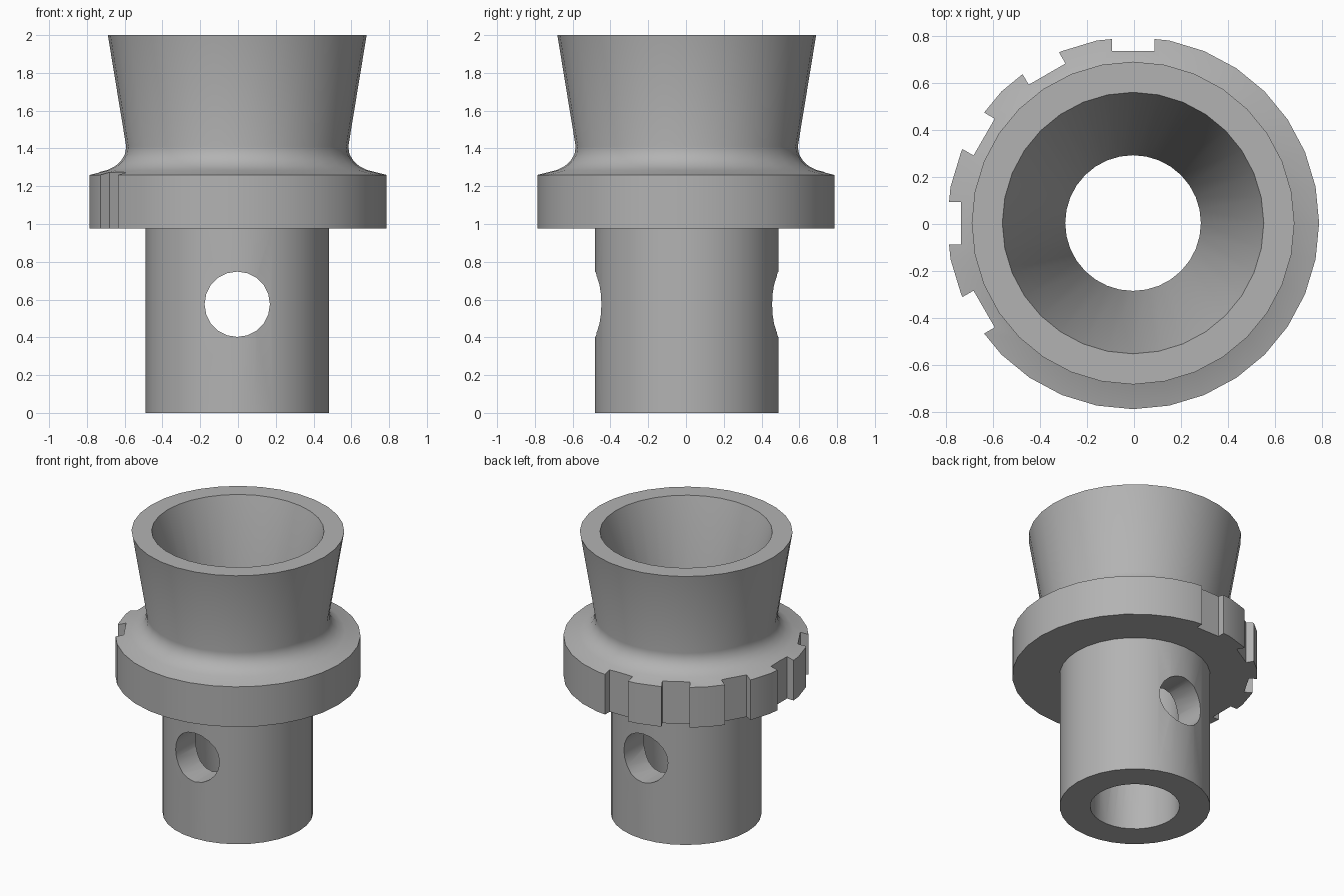
import bpy, bmesh, math
from mathutils import Matrix, Vector

if "Cube" in bpy.data.objects:
    bpy.data.objects.remove(bpy.data.objects["Cube"])

SIDES = 32
CENTRE = Vector((-0.004, 0.004, 0))

grey = bpy.data.materials.new("plain grey")
grey.use_nodes = True
colour = (0.45, 0.45, 0.45, 1)
grey.diffuse_color = colour
grey.node_tree.nodes["Principled BSDF"].inputs["Base Color"].default_value = colour


def make_object(name, bm):
    bmesh.ops.recalc_face_normals(bm, faces=bm.faces)
    mesh = bpy.data.meshes.new(name)
    bm.to_mesh(mesh)
    bm.free()
    mesh.materials.append(grey)
    obj = bpy.data.objects.new(name, mesh)
    obj.location = CENTRE
    bpy.context.collection.objects.link(obj)
    return obj


def lathe(name, profile):
    """Revolve a closed (radius, height) profile around z."""
    bm = bmesh.new()
    rings = []
    for i in range(SIDES):
        a = 2 * math.pi * i / SIDES
        rings.append([bm.verts.new((r * math.cos(a), r * math.sin(a), z)) for r, z in profile])
    n = len(profile)
    for i in range(SIDES):
        a, b = rings[i], rings[(i + 1) % SIDES]
        for j in range(n):
            k = (j + 1) % n
            bm.faces.new((a[j], b[j], b[k], a[k]))
    return make_object(name, bm)


def cut(target, cutter):
    mod = target.modifiers.new(cutter.name, 'BOOLEAN')
    mod.operation = 'DIFFERENCE'
    mod.solver = 'EXACT'
    mod.object = cutter
    bpy.context.view_layer.objects.active = target
    bpy.ops.object.modifier_apply(modifier=mod.name)
    bpy.data.objects.remove(cutter)


# Stem, flange, filleted neck and flared cup with a funnel bore
body = lathe("funnel_collar_body", [
    (0.288, 0), (0.485, 0), (0.485, 0.975), (0.79, 0.975), (0.79, 1.26),
    (0.69, 1.285), (0.645, 1.307), (0.614, 1.336), (0.594, 1.37), (0.588, 1.41),
    (0.685, 2), (0.555, 2), (0.288, 1.1)])

# Cross hole through the stem, front to back
bm = bmesh.new()
bmesh.ops.create_cone(bm, cap_ends=True, segments=20, radius1=0.173, radius2=0.173, depth=2,
                      matrix=Matrix.Translation((0, 0, 0.575)) @ Matrix.Rotation(math.pi / 2, 4, 'X'))
cut(body, make_object("cross_hole_cutter", bm))

# Five notches around the back and right of the flange
bm = bmesh.new()
for degrees in range(90, 211, 30):
    bmesh.ops.create_cube(bm, size=1, matrix=Matrix.Rotation(math.radians(degrees), 4, 'Z')
                          @ Matrix.Translation((0.83, 0, 1.15))
                          @ Matrix.Diagonal((0.2, 0.18, 0.5, 1)))
cut(body, make_object("notch_cutter", bm))

bpy.ops.object.select_all(action='DESELECT')
body.select_set(True)
bpy.context.view_layer.objects.active = body
bpy.ops.object.shade_smooth_by_angle(angle=math.radians(30))
